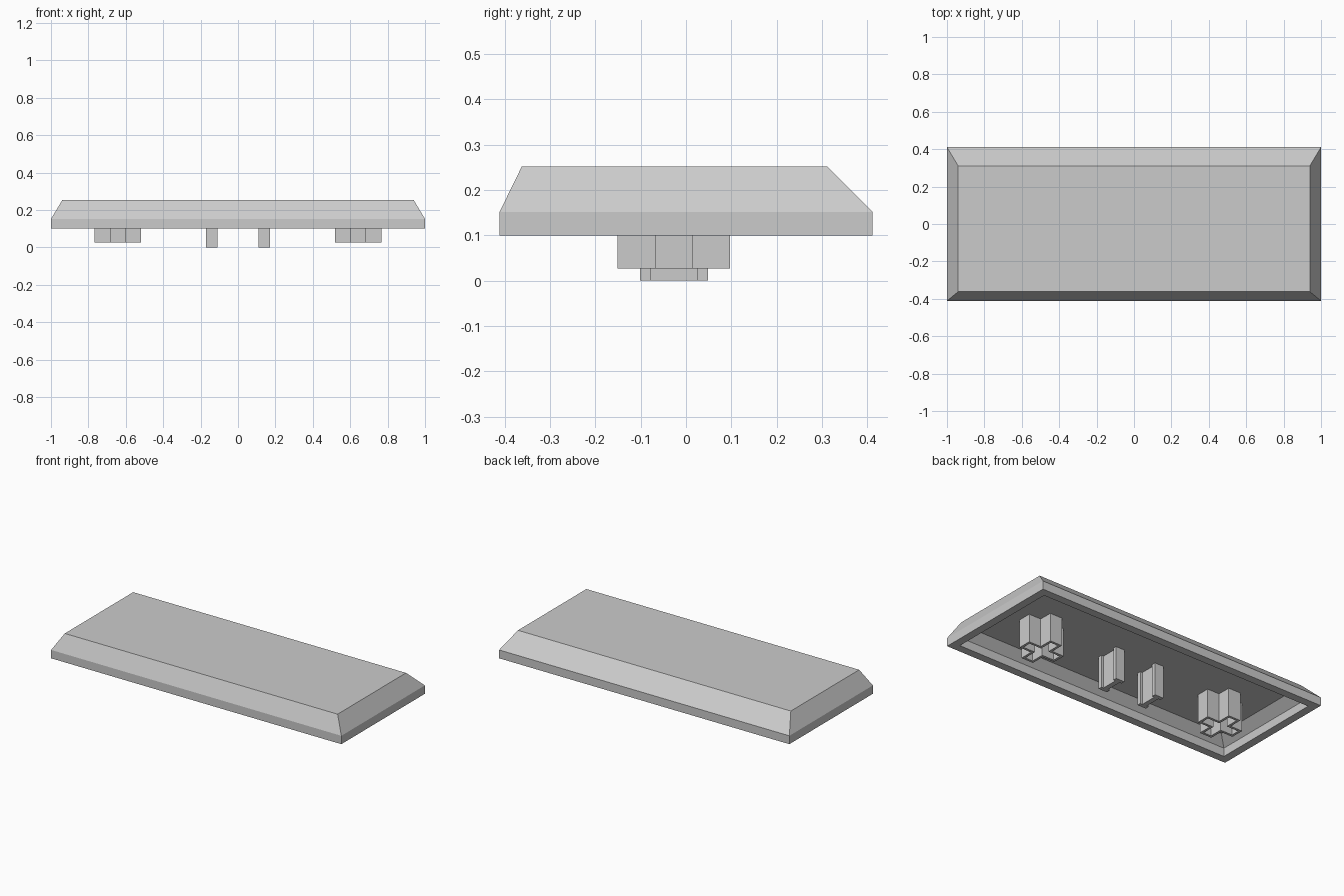
import bpy, bmesh

cube = bpy.data.objects.get("Cube")
if cube:
    bpy.data.objects.remove(cube, do_unlink=True)

GREY = (0.6, 0.6, 0.6, 1)
grey = bpy.data.materials.new("plain grey")
grey.use_nodes = True
grey.diffuse_color = GREY
grey.node_tree.nodes["Principled BSDF"].inputs["Base Color"].default_value = GREY

WALL = 0.05
RIM, SHOULDER, TOP = 0.1, 0.152, 0.252
CEILING = TOP - WALL


def loft(name, rings, cap_start, cap_end):
    """Skin a list of (outline, z) rings into a flat-faced mesh."""
    bm = bmesh.new()
    loops = [[bm.verts.new((x, y, z)) for x, y in outline] for outline, z in rings]
    count = len(loops[0])
    for a, b in zip(loops, loops[1:]):
        for i in range(count):
            j = (i + 1) % count
            bm.faces.new((a[i], a[j], b[j], b[i]))
    if cap_start:
        bm.faces.new(loops[0][::-1])
    if cap_end:
        bm.faces.new(loops[-1])
    bmesh.ops.recalc_face_normals(bm, faces=bm.faces)
    mesh = bpy.data.meshes.new(name)
    bm.to_mesh(mesh)
    bm.free()
    mesh.materials.append(grey)
    obj = bpy.data.objects.new(name, mesh)
    bpy.context.collection.objects.link(obj)
    return obj


def rect(half_x, front, back, inset=0.0):
    x, f, b = half_x - inset, front + inset, back - inset
    return [(-x, f), (x, f), (x, b), (-x, b)]


def cross(cx, cy, reach, arm):
    """Plus-shaped outline, built one quarter turn at a time."""
    points, corner = [], [(reach, -arm), (reach, arm), (arm, arm)]
    for _ in range(4):
        points += [(cx + x, cy + y) for x, y in corner]
        corner = [(-y, x) for x, y in corner]
    return points


def i_beam(cx, cy, half_x, half_y, flange, web):
    """Outline with a shallow recess on both long sides."""
    n = half_y - flange
    side = [(half_x, -half_y), (half_x, -n), (web, -n),
            (web, n), (half_x, n), (half_x, half_y)]
    return [(cx + s * x, cy + s * y) for s in (1, -1) for x, y in side]


# Hollow cap with sloped sides and an even wall
base = (1.0, -0.411, 0.411)
crown = (0.94, -0.362, 0.311)
loft("cap_shell", [
    (rect(*crown, WALL), CEILING),
    (rect(*base, WALL), SHOULDER),
    (rect(*base, WALL), RIM),
    (rect(*base), RIM),
    (rect(*base), SHOULDER),
    (rect(*crown), TOP),
], True, True)

# Cross sockets and centre ribs under the cap, one of each per side
for side, sign in (("left", 1), ("right", -1)):
    x = sign * 0.642
    outer = cross(x, -0.027, 0.124, 0.0415)
    inner = cross(x, -0.027, 0.109, 0.0265)
    loft(side + "_socket", [(outer, CEILING), (outer, 0.027),
                            (inner, 0.027), (inner, CEILING)], False, False)
    beam = i_beam(sign * 0.14, -0.026, 0.03, 0.075, 0.024, 0.015)
    loft(side + "_rib", [(beam, 0), (beam, CEILING)], True, True)
